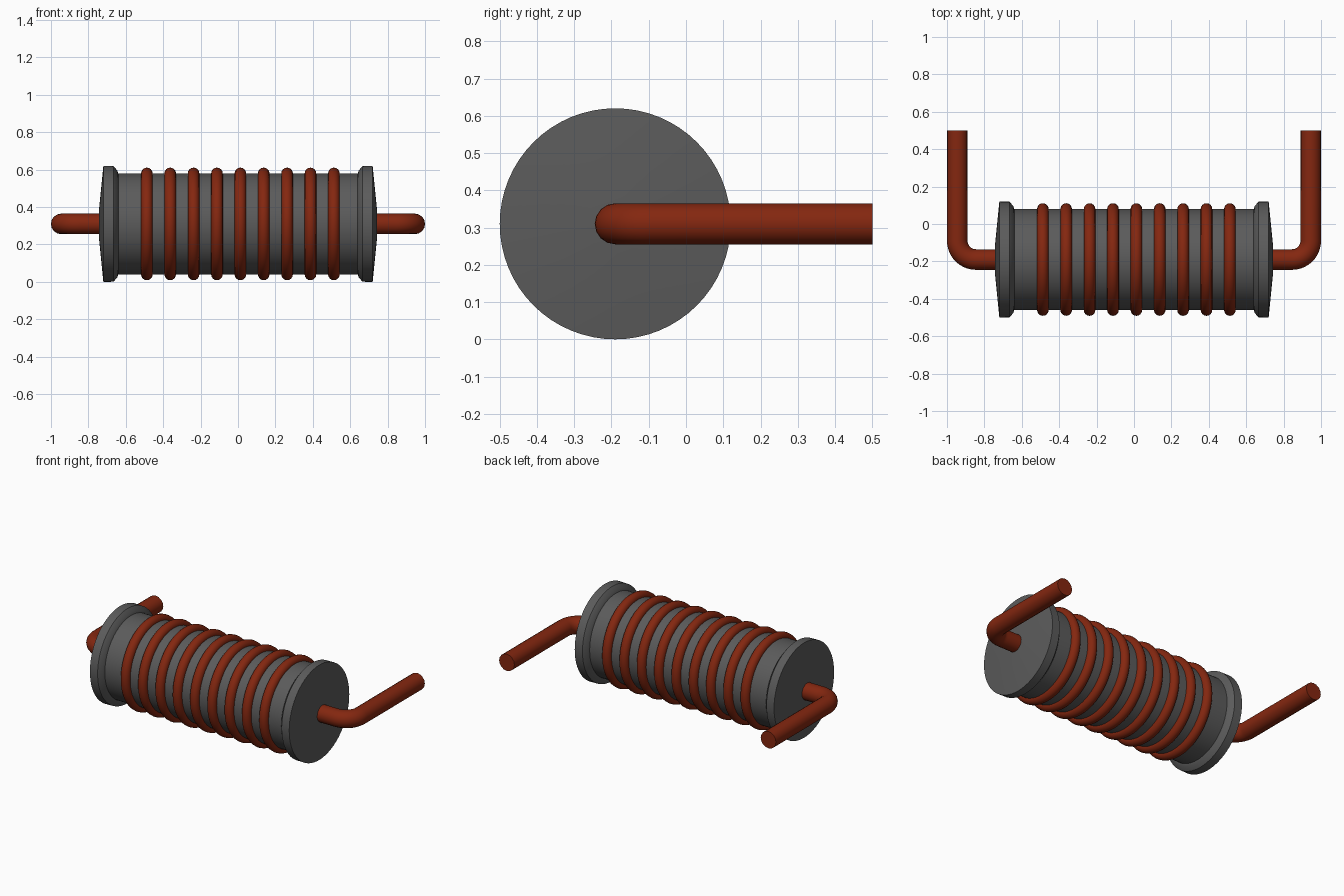
import bpy
import math
from mathutils import Vector

AXIS_Y, AXIS_Z = -0.19, 0.31

cube = bpy.data.objects.get("Cube")
if cube:
    bpy.data.objects.remove(cube, do_unlink=True)


def make_material(name, colour):
    mat = bpy.data.materials.new(name)
    mat.use_nodes = True
    mat.diffuse_color = colour
    mat.node_tree.nodes["Principled BSDF"].inputs["Base Color"].default_value = colour
    return mat


grey = make_material("dark grey ferrite", (0.105, 0.105, 0.105, 1))
copper = make_material("copper red wire", (0.23, 0.02, 0.005, 1))


def finish(name, mat, angle=30):
    obj = bpy.context.object
    obj.name = name
    obj.data.materials.clear()
    obj.data.materials.append(mat)
    bpy.ops.object.shade_smooth_by_angle(angle=math.radians(angle))
    return obj


def lathe(name, profile, mat, sides=64):
    """Revolve (x, radius) points about the coil axis; the ends lie on the axis."""
    verts, faces, rings = [], [], []
    for x, r in profile:
        count = sides if r > 0 else 1
        rings.append([len(verts) + i for i in range(count)])
        for i in range(count):
            a = math.tau * i / sides
            verts.append((x, AXIS_Y + r * math.cos(a), AXIS_Z + r * math.sin(a)))
    for a, b in zip(rings, rings[1:]):
        for i in range(sides):
            j = (i + 1) % sides
            quad = [a[i % len(a)], a[j % len(a)], b[j % len(b)], b[i % len(b)]]
            faces.append(list(dict.fromkeys(quad)))
    mesh = bpy.data.meshes.new(name)
    mesh.from_pydata(verts, [], faces)
    obj = bpy.data.objects.new(name, mesh)
    bpy.context.collection.objects.link(obj)
    bpy.ops.object.select_all(action="DESELECT")
    bpy.context.view_layer.objects.active = obj
    obj.select_set(True)
    bpy.ops.object.mode_set(mode="EDIT")
    bpy.ops.mesh.select_all(action="SELECT")
    bpy.ops.mesh.normals_make_consistent(inside=False)
    bpy.ops.object.mode_set(mode="OBJECT")
    return finish(name, mat)


# Spool: core with a chamfered flange and slightly domed face at each end
half = [(0.64, 0.27), (0.645, 0.285), (0.665, 0.309), (0.72, 0.31), (0.743, 0.08), (0.743, 0)]
lathe("spool_core", [(-x, r) for x, r in reversed(half)] + half, grey)

# Wire turns around the core
for i in range(9):
    bpy.ops.mesh.primitive_torus_add(
        major_radius=0.27, minor_radius=0.031, major_segments=64, minor_segments=16,
        location=(0.0125 + 0.125 * (i - 4), AXIS_Y, AXIS_Z), rotation=(0, math.pi / 2, 0))
    finish(f"wire_turn_{i + 1}", copper, 60)


# Leads: bent round wire running out of each flange and then to the back
def lead(name, side):
    bend, reach, steps = 0.1, 0.945, 10
    path = [Vector((0.7, AXIS_Y, AXIS_Z))]
    for i in range(steps + 1):
        a = math.pi / 2 * i / steps
        path.append(Vector((reach - bend + bend * math.sin(a),
                            AXIS_Y + bend - bend * math.cos(a), AXIS_Z)))
    path.append(Vector((reach, 0.5, AXIS_Z)))
    curve = bpy.data.curves.new(name, "CURVE")
    curve.dimensions = "3D"
    curve.bevel_depth = 0.055
    curve.bevel_resolution = 6
    curve.use_fill_caps = True
    spline = curve.splines.new("POLY")
    spline.points.add(len(path) - 1)
    for point, p in zip(spline.points, path):
        point.co = (p.x * side, p.y, p.z, 1)
    obj = bpy.data.objects.new(name, curve)
    bpy.context.collection.objects.link(obj)
    bpy.ops.object.select_all(action="DESELECT")
    bpy.context.view_layer.objects.active = obj
    obj.select_set(True)
    bpy.ops.object.convert(target="MESH")
    finish(name, copper)


lead("left_lead", 1)
lead("right_lead", -1)
